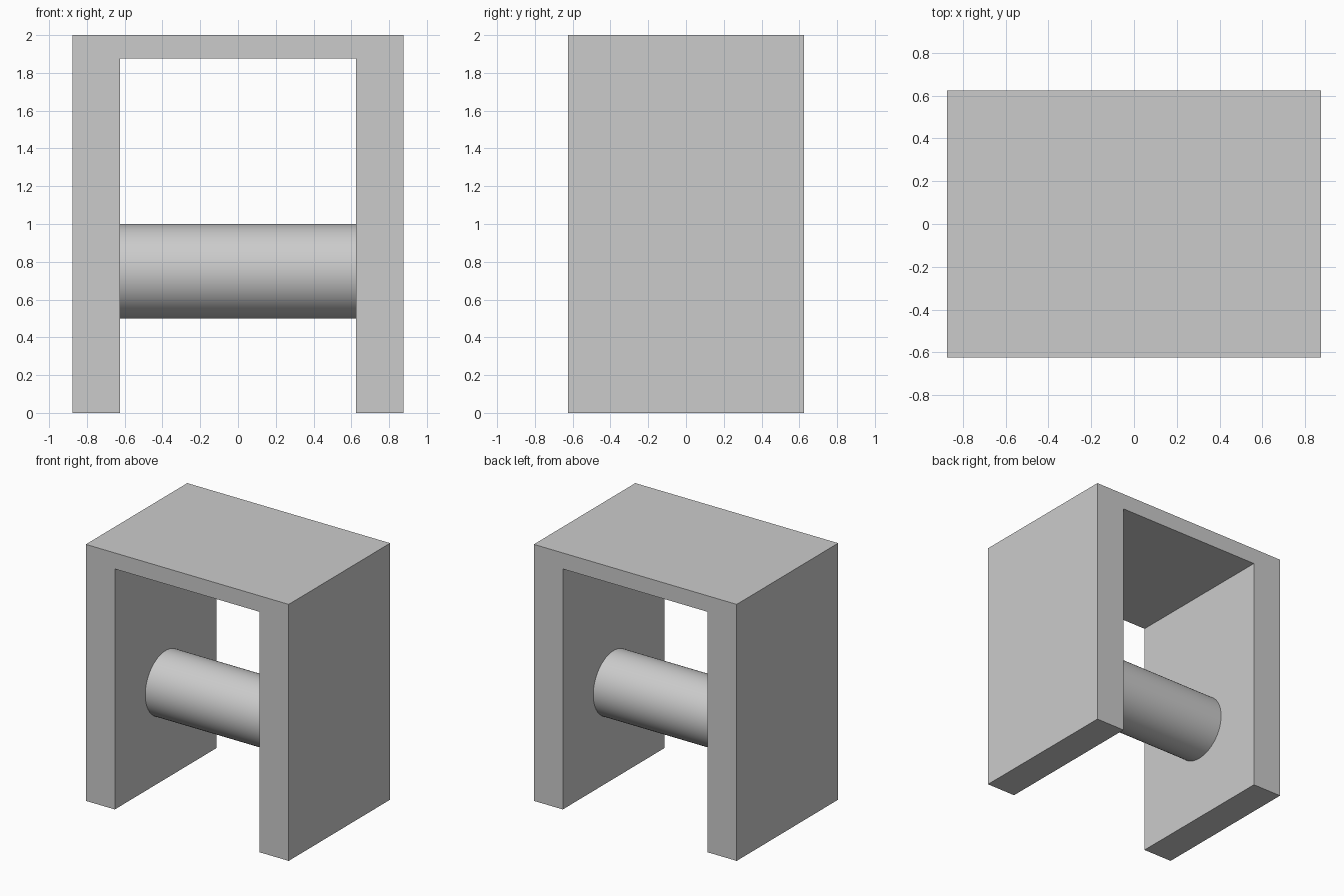
import bpy
import bmesh
from math import pi, radians
from mathutils import Matrix, Vector

if "Cube" in bpy.data.objects:
    bpy.data.objects.remove(bpy.data.objects["Cube"], do_unlink=True)

# Overall dimensions
HALF_WIDTH, HALF_DEPTH, HEIGHT = 0.875, 0.625, 2.0
INNER, TOP_UNDERSIDE = 0.625, 1.875
BAR_RADIUS, BAR_HEIGHT, EMBED = 0.25, 0.75, 0.02

# Single plain grey
grey = bpy.data.materials.new("plain_grey")
grey.use_nodes = True
colour = (0.6, 0.6, 0.6, 1)
grey.diffuse_color = colour
grey.node_tree.nodes["Principled BSDF"].inputs["Base Color"].default_value = colour


def add_object(name, bm):
    bmesh.ops.recalc_face_normals(bm, faces=bm.faces)
    mesh = bpy.data.meshes.new(name)
    bm.to_mesh(mesh)
    bm.free()
    mesh.materials.append(grey)
    obj = bpy.data.objects.new(name, mesh)
    bpy.context.collection.objects.link(obj)
    return obj


# Frame: an upside-down U profile extruded from front to back
right_half = [(-INNER, TOP_UNDERSIDE), (-INNER, 0), (-HALF_WIDTH, 0), (-HALF_WIDTH, HEIGHT)]
profile = right_half + [(-x, z) for x, z in reversed(right_half)]
bm = bmesh.new()
front = bm.faces.new([bm.verts.new((x, -HALF_DEPTH, z)) for x, z in profile])
extruded = bmesh.ops.extrude_face_region(bm, geom=[front], use_keep_orig=True)
moved = [v for v in extruded["geom"] if isinstance(v, bmesh.types.BMVert)]
bmesh.ops.translate(bm, verts=moved, vec=Vector((0, 2 * HALF_DEPTH, 0)))
add_object("frame", bm)

# Round crossbar between the two side panels, set slightly into them
bm = bmesh.new()
bmesh.ops.create_cone(
    bm, cap_ends=True, segments=64, radius1=BAR_RADIUS, radius2=BAR_RADIUS,
    depth=2 * (INNER + EMBED),
    matrix=Matrix.Translation((0, 0, BAR_HEIGHT)) @ Matrix.Rotation(pi / 2, 4, "Y"))
bar = add_object("crossbar", bm)
bpy.ops.object.select_all(action="DESELECT")
bar.select_set(True)
bpy.context.view_layer.objects.active = bar
bpy.ops.object.shade_smooth_by_angle(angle=radians(30))
